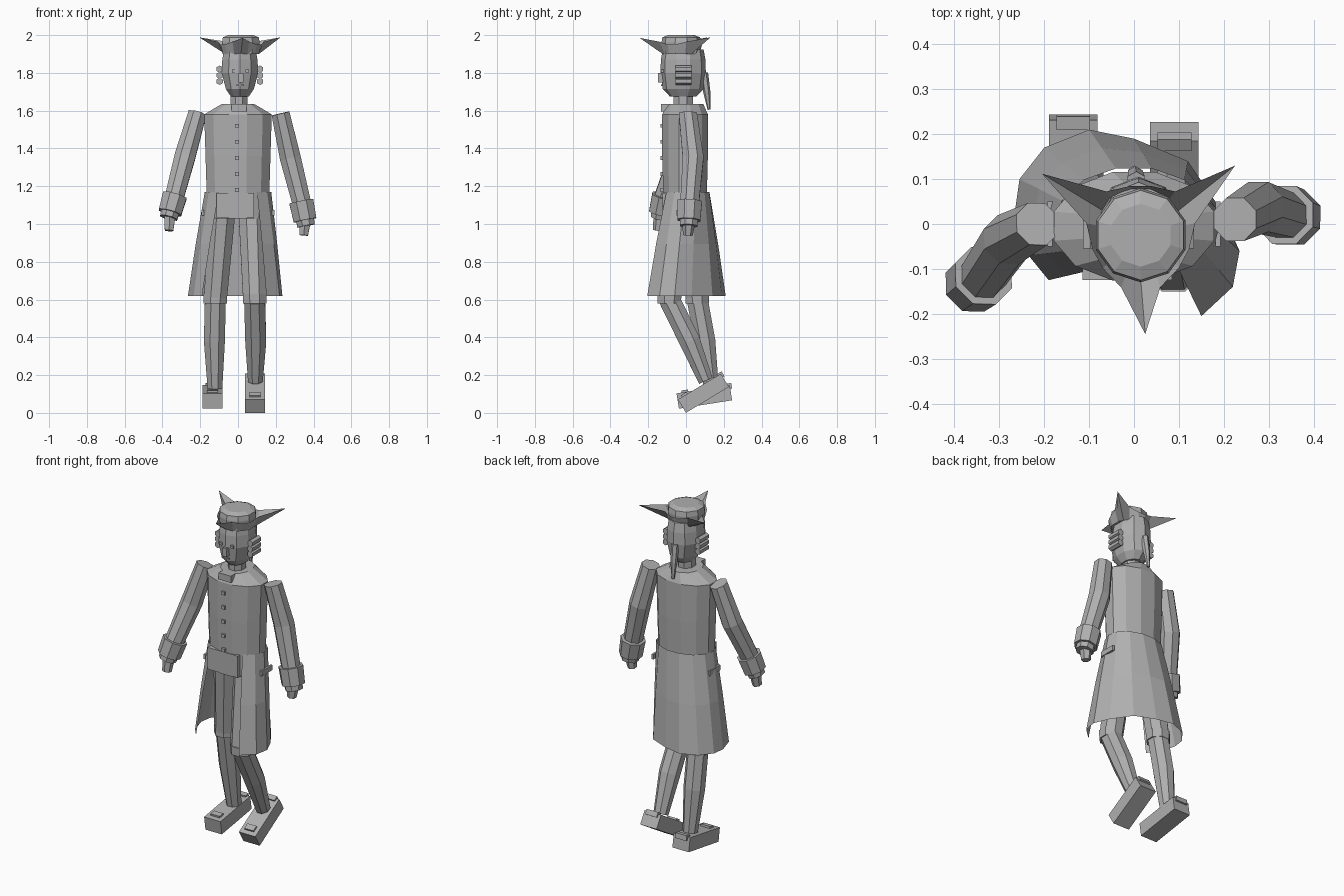
import bpy, bmesh
from math import sin, cos, pi, radians
from mathutils import Vector, Matrix

cube = bpy.data.objects.get("Cube")
if cube:
    bpy.data.objects.remove(cube)

grey = bpy.data.materials.new("plain grey")
grey.use_nodes = True
grey.diffuse_color = (0.43, 0.43, 0.43, 1)
grey.node_tree.nodes["Principled BSDF"].inputs["Base Color"].default_value = grey.diffuse_color


def finish(name, bm, fix=True):
    if fix:
        bmesh.ops.recalc_face_normals(bm, faces=bm.faces)
    mesh = bpy.data.meshes.new(name)
    bm.to_mesh(mesh)
    bm.free()
    mesh.materials.append(grey)
    ob = bpy.data.objects.new(name, mesh)
    bpy.context.scene.collection.objects.link(ob)
    return ob


def loft(name, rings, closed=True, caps=True):
    """Skin a list of point rings."""
    bm = bmesh.new()
    vs = [[bm.verts.new(p) for p in r] for r in rings]
    n = len(rings[0])
    for a, b in zip(vs, vs[1:]):
        for i in range(n if closed else n - 1):
            j = (i + 1) % n
            bm.faces.new((a[i], a[j], b[j], b[i]))
    if caps:
        bm.faces.new(vs[0])
        bm.faces.new(vs[-1])
    return finish(name, bm)


def ellipse(x, y, z, rx, ry, n=10):
    return [(x + rx * cos(2 * pi * (i + .5) / n), y + ry * sin(2 * pi * (i + .5) / n), z)
            for i in range(n)]


def tube(name, points, radii, sides=8):
    """Tapered limb whose rings are square to its overall direction."""
    pts = [Vector(p) for p in points]
    rot = Vector((0, 0, -1)).rotation_difference(pts[-1] - pts[0])
    rings = []
    for p, r in zip(pts, radii):
        rings.append([p + rot @ Vector(q) for q in ellipse(0, 0, 0, r, r, sides)])
    return loft(name, rings)


def box(name, at, size, mat=Matrix()):
    bm = bmesh.new()
    bmesh.ops.create_cube(bm, size=1)
    bmesh.ops.scale(bm, vec=size, verts=bm.verts)
    bmesh.ops.translate(bm, vec=at, verts=bm.verts)
    bmesh.ops.transform(bm, matrix=mat, verts=bm.verts)
    return finish(name, bm)


# Torso with sloped shoulders, neck and cravat
loft("torso", [ellipse(0, -.005, z, rx, ry, 12) for z, rx, ry in
               [(1.03, .15, .12), (1.17, .172, .12), (1.36, .178, .125),
                (1.58, .185, .125), (1.635, .09, .1)]])
loft("neck", [ellipse(.005, -.015, z, .048, .055, 8) for z in (1.6, 1.72)])
box("cravat", (.005, -.11, 1.615), (.08, .045, .04))
for i in range(5):
    box("button", (-.005, -.126, 1.18 + .085 * i), (.02, .02, .02))
box("waistcoat_hem", (-.015, -.105, 1.1), (.2, .04, .13))

# Open-fronted coat skirt flaring from the waist
hem = [(-.19, -.125), (-.235, -.07), (-.265, .03), (-.255, .1), (-.2, .17), (-.1, .21),
       (0, .19), (.12, .14), (.195, .03), (.235, -.06), (.22, -.14), (.15, -.205)]
last = len(hem) - 1
waist = [(.176 * cos(radians(235 - 290 * i / last)), .127 * sin(radians(235 - 290 * i / last)))
         for i in range(len(hem))]
skirt = []
for t in (0, .5, 1):
    flare = t ** .9
    skirt.append([(a[0] + (b[0] - a[0]) * flare, a[1] + (b[1] - a[1]) * flare, 1.17 - .55 * t)
                  for a, b in zip(waist, hem)])
loft("coat_skirt", skirt, closed=False, caps=False)
for s in (-1, 1):
    box("pocket_flap", (s * .187, 0, 1.06), (.012, .1, .03))

# Arms: sleeve, folded cuff, inner cuff and hand
arms = {"left": [(.225, .01, 1.585), (.277, .038, 1.35), (.335, .02, 1.12), (.355, .015, 1.02),
                 (.348, .01, .94)],
        "right": [(-.215, 0, 1.585), (-.28, -.035, 1.36), (-.335, -.115, 1.15),
                  (-.36, -.135, 1.06), (-.365, -.15, .965)]}
for side, pts in arms.items():
    shoulder, elbow, wrist, end, tip = [Vector(p) for p in pts]
    tube(side + "_sleeve", [shoulder, elbow, wrist], (.052, .06, .054))
    tube(side + "_cuff", [wrist, end], (.07, .066))
    tube(side + "_inner_cuff", [end, end + (end - wrist) * .3], (.052, .05))
    tube(side + "_hand", [end, tip], (.036, .026), 6)

# Legs: breeches, knee band and stocking
legs = {"left": [(.07, -.01, 1.1), (.088, -.088, .6), (.094, .02, .38), (.092, .105, .17)],
        "right": [(-.08, .01, 1.1), (-.12, .06, .6), (-.125, .1, .38), (-.122, .135, .13)]}
for side, pts in legs.items():
    hip, knee, calf, ankle = [Vector(p) for p in pts]
    tube(side + "_breeches", [hip, knee], (.075, .066))
    tube(side + "_knee_band", [knee + Vector((0, 0, .03)), knee - Vector((0, 0, .02))],
         (.068, .067))
    tube(side + "_stocking", [knee, calf, ankle], (.06, .06, .042))

# Block shoes with buckles
for side, x, y, z, length, tilt in (("left", .09, .092, .104, .265, 31),
                                    ("right", -.135, .097, .085, .285, 9)):
    m = Matrix.Translation((x, y, z)) @ Matrix.Rotation(radians(tilt), 4, 'X')
    box(side + "_shoe", (0, 0, 0), (.108, length, .082), m)
    box(side + "_buckle", (0, -length * .34, .042), (.06, .035, .02), m)
    box(side + "_shoe_tab", (0, length * .48, .035), (.075, .03, .03), m)

# Head, face and hair
hx, hy = .01, -.015
loft("head", [ellipse(hx, hy, z, rx, ry) for z, rx, ry in
              [(1.675, .05, .07), (1.715, .078, .108), (1.8, .102, .12),
               (1.87, .098, .118), (1.925, .088, .108)]])
box("nose", (.015, -.132, 1.775), (.026, .03, .05))
box("mouth", (.012, -.128, 1.735), (.04, .008, .008))
for s in (-1, 1):
    box("eye", (.013 + s * .037, -.126, 1.81), (.018, .012, .015))
    for z in (1.755, 1.787, 1.82):
        tube("side_curl", [(hx + s * .107, -.055, z), (hx + s * .107, .028, z)],
             (.019, .019), 6)
tube("ponytail", [(.005, .095, 1.8), (.003, .11, 1.7), (0, .122, 1.605)], (.022, .019, .008), 6)

# Three-cornered hat: crown and upturned brim drawn out to three points
cy = -.025
loft("hat_crown", [ellipse(.015, cy, z, r, r, 10) for z, r in
                   [(1.9, .1), (1.96, .105), (1.988, .1), (2, .07)]])
inner, outer = [], []
tips = {-90: (.025, -.245, 1.985), 33: (.225, .13, 1.988), 147: (-.205, .112, 1.988)}
for angle, tip in tips.items():
    nxt = {-90: 33, 33: 147, 147: 270}[angle]
    for step in range(5):
        a = angle + (nxt - angle) * step / 5
        if step in (1, 4):
            a += 4 if step == 4 else -4
        c, s = cos(radians(a)), sin(radians(a))
        inner.append((.015 + .098 * c, cy + .098 * s, 1.9))
        r = .124 if step in (1, 4) else .112
        z = 1.965 if step in (1, 4) else 1.95
        outer.append(tip if step == 0 else (.015 + r * c, cy + r * s, z))
loft("hat_brim", [inner, outer], caps=False)
